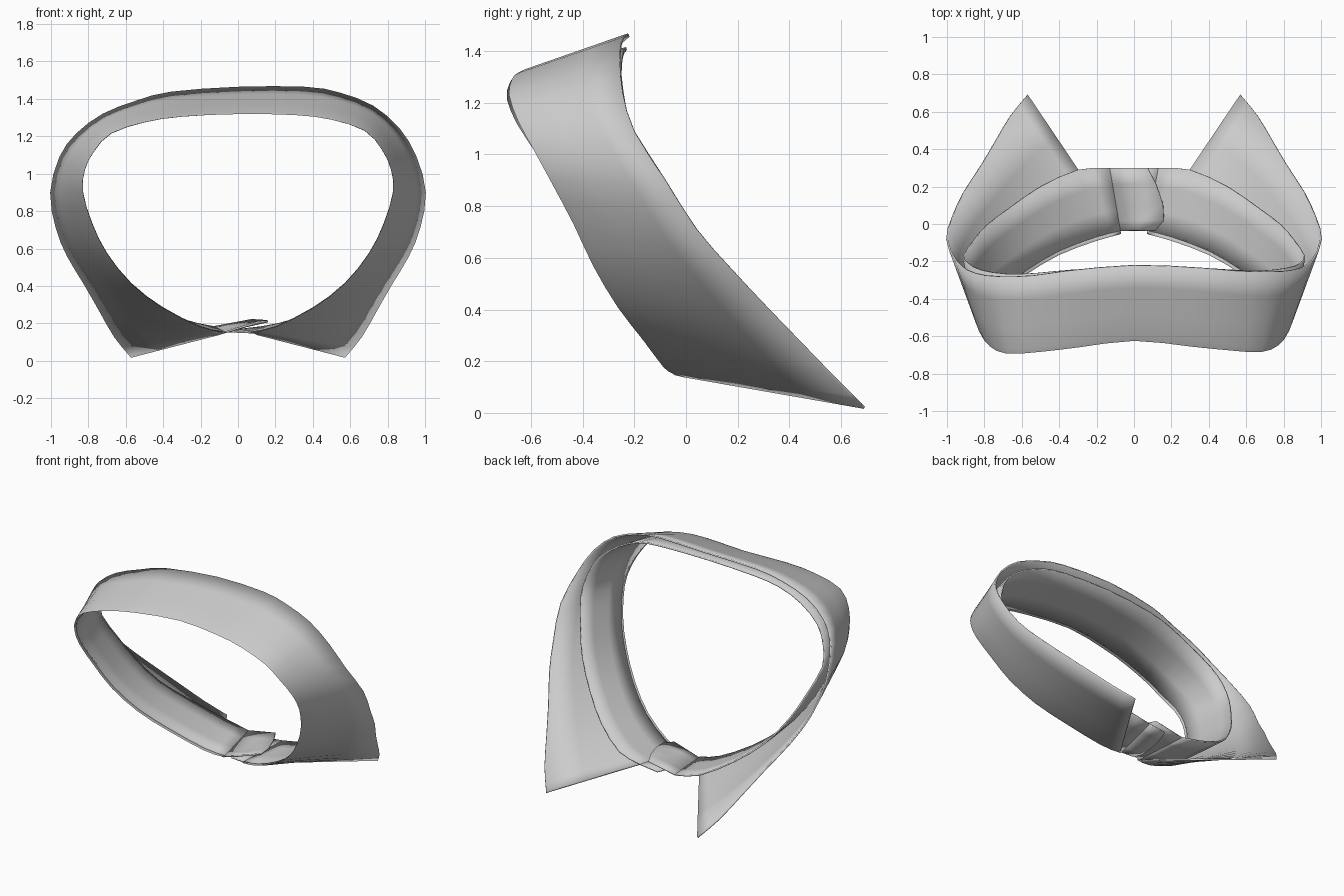
import bpy
import bmesh
import math
from mathutils import Vector

cube = bpy.data.objects.get("Cube")
if cube:
    bpy.data.objects.remove(cube, do_unlink=True)

cloth = bpy.data.materials.new("grey cloth")
cloth.use_nodes = True
cloth.diffuse_color = (0.6, 0.6, 0.6, 1)
cloth.node_tree.nodes["Principled BSDF"].inputs["Base Color"].default_value = (0.6, 0.6, 0.6, 1)

# Half outlines from the middle of the nape to the throat
FOLD = [(0, -.62, 1.32), (.3, -.65, 1.315), (.5, -.67, 1.29), (.68, -.68, 1.23),
        (.77, -.645, 1.13), (.82, -.585, 1.02), (.83, -.52, .9), (.78, -.43, .73),
        (.7, -.355, .57), (.57, -.26, .41), (.4, -.16, .28), (.2, -.085, .18),
        (.07, -.05, .15)]
HEM = [(0, -.22, 1.46), (.36, -.235, 1.46), (.54, -.25, 1.43), (.72, -.255, 1.36),
       (.86, -.245, 1.24), (.95, -.2, 1.09), (1, -.08, .9), (.97, .04, .71),
       (.91, .17, .56), (.82, .31, .41), (.74, .445, .27), (.66, .58, .13),
       (.57, .69, .02)]
BASE = [(0, -.23, 1.41), (.34, -.235, 1.405), (.52, -.245, 1.38), (.68, -.25, 1.31),
        (.82, -.235, 1.2), (.89, -.21, 1.07), (.91, -.17, .94), (.85, -.08, .77),
        (.78, 0, .62), (.66, .09, .46), (.5, .2, .33), (.3, .29, .22),
        (.13, .3, .18)]


def whole(half, droop):
    """Mirror a half outline; the -x shoulder droops slightly."""
    near = [Vector(p) for p in half]
    far = []
    for i, p in enumerate(near[1:], 1):
        sag = droop * math.sin(math.pi * i / 5) if i < 5 else 0
        far.append(Vector((-p.x, p.y - sag * 0.6, p.z - sag)))
    return far[::-1] + near


def refine(points, steps=2):
    """Smooth a path by Catmull-Rom interpolation."""
    ends = [2 * points[0] - points[1]] + points + [2 * points[-1] - points[-2]]
    out = []
    for a, b, c, d in zip(ends, ends[1:], ends[2:], ends[3:]):
        for k in range(steps):
            t = k / steps
            out.append(b + 0.5 * t * (c - a + t * (2 * a - 5 * b + 4 * c - d
                                                  + t * (3 * (b - c) + d - a))))
    return out + [points[-1]]


def sheet(name, rows, thickness):
    """Skin rows of points into a thin smooth cloth panel."""
    bm = bmesh.new()
    grid = [[bm.verts.new(p) for p in row] for row in rows]
    for r, s in zip(grid, grid[1:]):
        for i in range(len(r) - 1):
            bm.faces.new((r[i], r[i + 1], s[i + 1], s[i]))
    bmesh.ops.recalc_face_normals(bm, faces=bm.faces)
    mesh = bpy.data.meshes.new(name)
    bm.to_mesh(mesh)
    bm.free()
    mesh.materials.append(cloth)
    obj = bpy.data.objects.new(name, mesh)
    bpy.context.collection.objects.link(obj)
    solid = obj.modifiers.new("thickness", "SOLIDIFY")
    solid.thickness = thickness
    solid.offset = 0
    bpy.ops.object.select_all(action="DESELECT")
    obj.select_set(True)
    bpy.context.view_layer.objects.active = obj
    bpy.ops.object.shade_smooth_by_angle(angle=math.radians(40))
    return obj


def blend(a, b, t):
    return [p.lerp(q, t) for p, q in zip(a, b)]


fold = refine(whole(FOLD, 0.015))
hem = refine(whole(HEM, 0.045))
base = refine(whole(BASE, 0.03))

# Folded-over flap with two points, turned in along the roll line
lip = blend(fold, base, 0.06)
sheet("collar_flap", [lip, fold] + [blend(fold, hem, t) for t in (0.06, 0.35, 0.7, 1)], 0.01)

# Standing band inside the flap
sheet("collar_stand", [blend(fold, base, t) for t in (0.04, 0.35, 0.7, 1)], 0.01)


# Overlapping front ends of the band, each continuing one side
def tab(name, top, bottom, tip):
    rows = []
    for t, reach in ((0.04, 0.8), (0.2, 1), (0.45, 0.98), (0.75, 0.85), (1, 0.7)):
        start = top.lerp(bottom, t)
        end = Vector((start.x + (tip.x - start.x) * reach, start.y, tip.z + 0.01 * t))
        rows.append([start, start.lerp(end, 0.5), end])
    sheet(name, rows, 0.01)


tab("upper_tab", fold[0], base[0], Vector((0.16, 0, 0.208)))
tab("lower_tab", fold[-1], base[-1], Vector((-0.05, 0, 0.155)))
